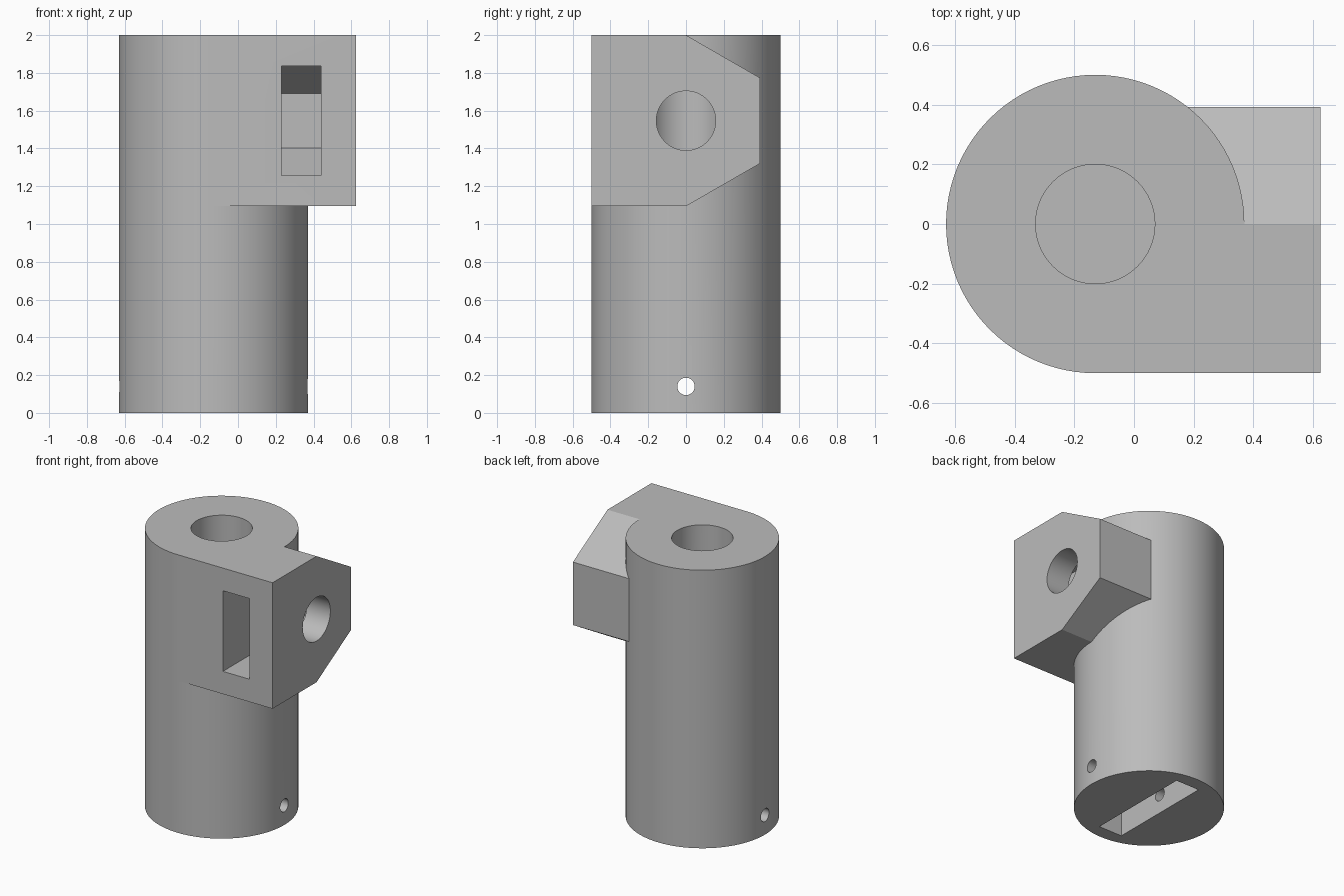
import bpy
import bmesh
import math
from mathutils import Matrix

cube = bpy.data.objects.get("Cube")
if cube:
    bpy.data.objects.remove(cube, do_unlink=True)

AXIS_X = -0.13      # x of the main cylinder axis
RIGHT = 0.625       # outer face of the clamp block
TOP = 2.0
SCREW_Z = 1.547     # height of the clamp screw
COS30 = math.cos(math.radians(30))

grey = bpy.data.materials.new("plain_grey")
grey.use_nodes = True
colour = (0.5, 0.5, 0.5, 1)
grey.diffuse_color = colour
grey.node_tree.nodes["Principled BSDF"].inputs["Base Color"].default_value = colour


def make_object(name, bm):
    bmesh.ops.recalc_face_normals(bm, faces=bm.faces)
    mesh = bpy.data.meshes.new(name)
    bm.to_mesh(mesh)
    bm.free()
    mesh.materials.append(grey)
    obj = bpy.data.objects.new(name, mesh)
    bpy.context.collection.objects.link(obj)
    return obj


def cylinder_z(name, radius, z0, z1, sides=96):
    bm = bmesh.new()
    bmesh.ops.create_cone(bm, cap_ends=True, segments=sides, radius1=radius,
                          radius2=radius, depth=z1 - z0,
                          matrix=Matrix.Translation((AXIS_X, 0, (z0 + z1) / 2)))
    return make_object(name, bm)


def cylinder_x(name, radius, x0, x1, z, sides=64):
    bm = bmesh.new()
    place = Matrix.Translation(((x0 + x1) / 2, 0, z)) @ Matrix.Rotation(math.pi / 2, 4, 'Y')
    bmesh.ops.create_cone(bm, cap_ends=True, segments=sides, radius1=radius,
                          radius2=radius, depth=x1 - x0, matrix=place)
    return make_object(name, bm)


def half_hex_prism(name, radius, front_y, x0, x1):
    """Half hexagon towards the back, straight sides to the front, along x."""
    a, h = radius * COS30, radius / 2
    profile = [(front_y, radius), (0, radius), (a, h),
               (a, -h), (0, -radius), (front_y, -radius)]
    bm = bmesh.new()
    face = bm.faces.new([bm.verts.new((x0, y, SCREW_Z + z)) for y, z in profile])
    ext = bmesh.ops.extrude_face_region(bm, geom=[face])
    verts = [v for v in ext["geom"] if isinstance(v, bmesh.types.BMVert)]
    bmesh.ops.translate(bm, verts=verts, vec=(x1 - x0, 0, 0))
    return make_object(name, bm)


def combine(target, tool, operation):
    mod = target.modifiers.new(tool.name, 'BOOLEAN')
    mod.operation = operation
    mod.solver = 'EXACT'
    mod.object = tool
    bpy.context.view_layer.objects.active = target
    bpy.ops.object.modifier_apply(modifier=mod.name)
    bpy.data.objects.remove(tool, do_unlink=True)


# Cylindrical body with the clamp block on its left side
body = cylinder_z("coupler_body", 0.5, 0, TOP)
combine(body, half_hex_prism("clamp_block", TOP - SCREW_Z, -0.5, AXIS_X, RIGHT), 'UNION')

# Blind shaft bore from the top
combine(body, cylinder_z("shaft_bore", 0.2, 1.0, TOP + 0.1, 64), 'DIFFERENCE')

# Nut pocket open to the front, and the screw hole running into the bore
combine(body, half_hex_prism("nut_pocket", 0.29, -0.6, 0.23, 0.44), 'DIFFERENCE')
combine(body, cylinder_x("screw_hole", 0.157, AXIS_X, RIGHT + 0.1, SCREW_Z), 'DIFFERENCE')

# Blade slot in the base
bm = bmesh.new()
bmesh.ops.create_cube(bm, size=1, matrix=Matrix.Translation((AXIS_X, 0, 0.2))
                      @ Matrix.Diagonal((0.19, 0.8, 0.8, 1)))
combine(body, make_object("blade_slot", bm), 'DIFFERENCE')

# Cross pin hole right through the base
combine(body, cylinder_x("pin_hole", 0.046, -0.8, 0.6, 0.14, 32), 'DIFFERENCE')

# Smooth round walls, crisp edges
bpy.ops.object.select_all(action='DESELECT')
body.select_set(True)
bpy.context.view_layer.objects.active = body
bpy.ops.object.shade_smooth_by_angle(angle=math.radians(25))
